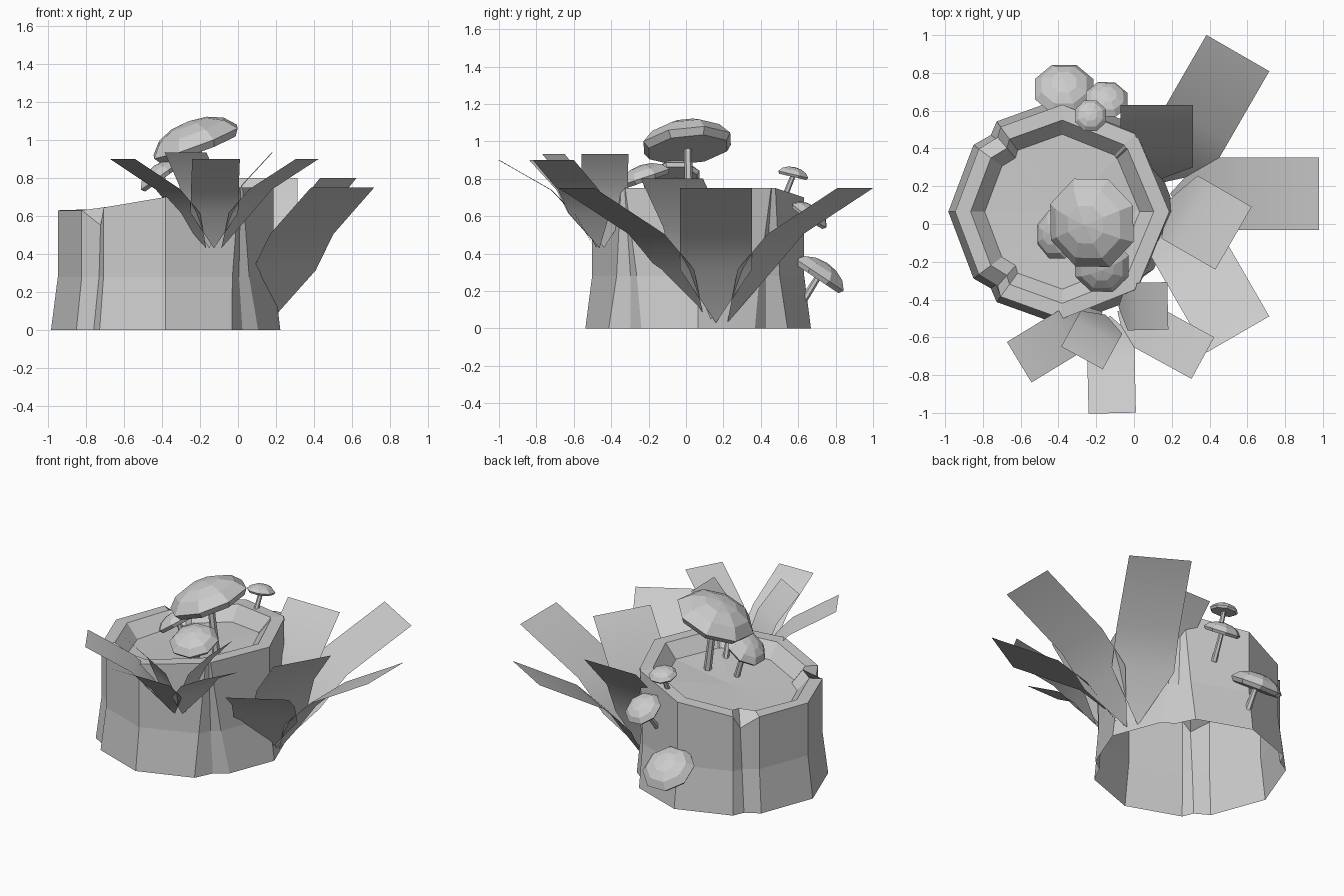
import bpy, bmesh, math
from mathutils import Vector

cube = bpy.data.objects.get("Cube")
if cube:
    bpy.data.objects.remove(cube)

grey = bpy.data.materials.new("plain_grey")
grey.use_nodes = True
colour = (0.6, 0.6, 0.6, 1)
grey.diffuse_color = colour
grey.node_tree.nodes["Principled BSDF"].inputs["Base Color"].default_value = colour


def finish(name, bm, smooth=False, fix_normals=True):
    if fix_normals:
        bmesh.ops.recalc_face_normals(bm, faces=bm.faces)
    mesh = bpy.data.meshes.new(name)
    for f in bm.faces:
        f.smooth = smooth
    bm.to_mesh(mesh)
    bm.free()
    mesh.materials.append(grey)
    obj = bpy.data.objects.new(name, mesh)
    bpy.context.collection.objects.link(obj)


def bridge(bm, low, high):
    n = len(low)
    for i in range(n):
        j = (i + 1) % n
        bm.faces.new((low[i], low[j], high[j], high[i]))


# Stump: open-bottomed octagonal bark with four corner notches and a sunken top
CX, CY = -0.38, 0.065
half = [(32, 44, 0.95), (42, 45, 0.9), (54, 47, 0.98), (90, 90, 1),
        (126, 126, 0.98), (133, 131, 0.92), (143, 143, 0.975)]
corners = [(0, 0, 1)] + half + [(180, 180, 1)]
corners += [(-a, -b, r) for a, b, r in reversed(half)]


def rim_height(x):
    return min(0.75, max(0.63, 0.70 + 0.17 * (x - CX)))


def stump_ring(bm, radius, blend, height=None, drop=0, dip=0):
    ring = []
    for base, top, factor in corners:
        a = math.radians(base + (top - base) * blend)
        f = factor + (1 - factor) * blend * (abs(base) < 90) * 0.8
        x, y = CX + radius * f * math.cos(a), CY + radius * f * math.sin(a)
        z = rim_height(x) - drop if height is None else height
        if abs(base) == 133:
            z -= dip
        ring.append(bm.verts.new((x, y, z)))
    return ring


bm = bmesh.new()
rings = [stump_ring(bm, 0.603, 0, 0),
         stump_ring(bm, 0.567, 0.4, 0.28),
         stump_ring(bm, 0.567, 1, dip=0.09),
         stump_ring(bm, 0.485, 1),
         stump_ring(bm, 0.41, 1, drop=0.09)]
for low, high in zip(rings, rings[1:]):
    bridge(bm, low, high)
hub = bm.verts.new((CX, CY, 0.6))
floor = rings[-1]
for i, v in enumerate(floor):
    bm.faces.new((v, floor[(i + 1) % len(floor)], hub))
finish("stump", bm, fix_normals=False)


# Leaves: bent strips running from a pointed root to a square tip
long_path = [(0.245, 0.285), (0.43, 0.475), (0.86, 0.72)]
short_path = [(0.14, 0.30), (0.23, 0.51), (0.47, 0.77)]
ROOT_GAP = 0.07


def leaf(name, root, angle, path, scale):
    a = math.radians(angle)
    out, side = Vector((math.cos(a), math.sin(a), 0)), Vector((-math.sin(a), math.cos(a), 0))
    bm = bmesh.new()
    tip = bm.verts.new(Vector(root) + out * ROOT_GAP * scale)
    last = None
    for d, z in path:
        mid = Vector(root) + (out * d + Vector((0, 0, z))) * scale
        pair = [bm.verts.new(mid + side * s * 0.192 * scale) for s in (-1, 1)]
        if last:
            bm.faces.new((last[0], pair[0], pair[1], last[1]))
        else:
            bm.faces.new((tip, pair[0], pair[1]))
        last = pair
    finish(name, bm, smooth=True, fix_normals=False)


def leaf_cluster(name, root, turn, scale):
    for i, angle in enumerate((-60, 0, 60)):
        leaf(f"{name}_long_leaf_{i}", root, turn + angle, long_path, scale)
    for i, angle in enumerate((-30, 90)):
        leaf(f"{name}_short_leaf_{i}", root, turn + angle, short_path, scale)


leaf_cluster("side", (0.12, 0.16, 0.03), 0, 1)
leaf_cluster("front", (-0.128, -0.44, 0.43), -88.7, 0.653)


# Mushrooms: faceted tilted caps on thin stems
def lathe(name, place, axis, profile, sides):
    turn = Vector((0, 0, 1)).rotation_difference(Vector(axis).normalized())
    bm = bmesh.new()
    loops = []
    for r, z in profile:
        loop = []
        for i in range(sides):
            a = math.tau * (i + 0.5) / sides
            p = Vector((r * math.cos(a), r * math.sin(a), z))
            loop.append(bm.verts.new(turn @ p + Vector(place)))
        loops.append(loop)
    for low, high in zip(loops, loops[1:]):
        bridge(bm, low, high)
    bm.faces.new(loops[0])
    bm.faces.new(loops[-1])
    bmesh.ops.remove_doubles(bm, verts=bm.verts, dist=0.0005)
    finish(name, bm)


def mushroom(name, place, axis, foot, r):
    cap = [(0.95, 0), (1.06, 0.16), (0.82, 0.42), (0.45, 0.58), (0, 0.64)]
    lathe(name + "_cap", place, axis, [(a * r, b * r) for a, b in cap], 8)
    stem = Vector(place) - Vector(foot)
    w = 0.01 + r * 0.045
    lathe(name + "_stem", foot, stem, [(w * 1.2, 0), (w, stem.length + 0.01)], 6)


mushroom("tall_mushroom", (-0.21, 0.01, 0.955), (-0.34, -0.1, 0.93), (-0.17, 0.02, 0.6), 0.238)
mushroom("left_mushroom", (-0.395, -0.055, 0.795), (-0.58, 0, 0.81), (-0.34, -0.04, 0.58), 0.13)
mushroom("near_mushroom", (-0.17, -0.215, 0.785), (0, -0.32, 0.95), (-0.18, -0.15, 0.58), 0.145)
mushroom("low_back_mushroom", (-0.37, 0.7, 0.265), (0, 0.55, 0.83), (-0.37, 0.61, 0.12), 0.158)
mushroom("middle_back_mushroom", (-0.145, 0.65, 0.59), (0.08, 0.55, 0.8), (-0.17, 0.55, 0.45), 0.112)
mushroom("high_back_mushroom", (-0.23, 0.57, 0.81), (0, 0.22, 0.95), (-0.24, 0.51, 0.66), 0.084)
